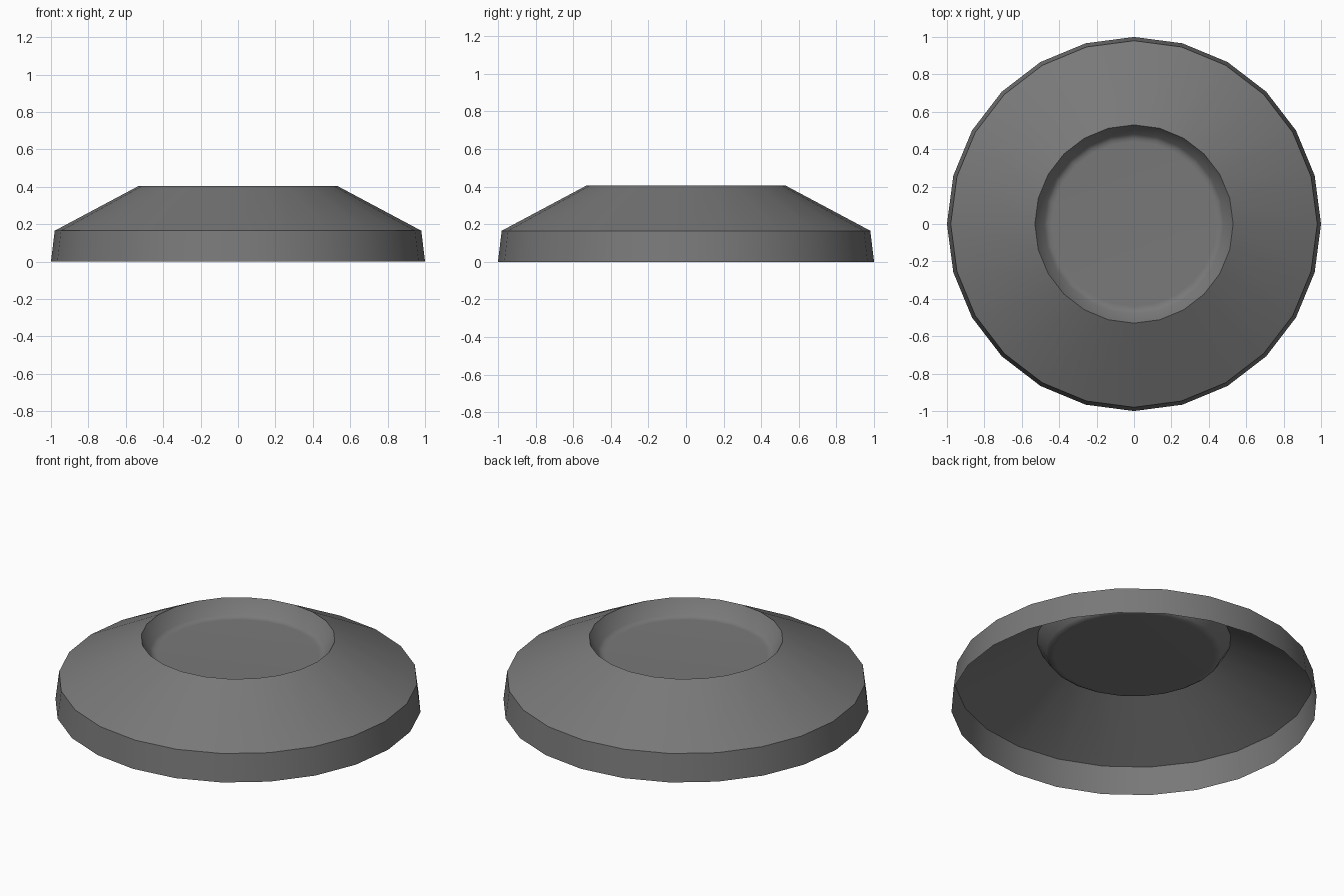
import bpy
import bmesh
from math import cos, sin, tau, radians

cube = bpy.data.objects.get("Cube")
if cube:
    bpy.data.objects.remove(cube, do_unlink=True)

SIDES = 24

# One dark grey for the whole shell
grey = bpy.data.materials.new("dark grey")
grey.use_nodes = True
colour = (0.19, 0.19, 0.19, 1)
grey.diffuse_color = colour
grey.node_tree.nodes["Principled BSDF"].inputs["Base Color"].default_value = colour


def lathe(name, profile, material):
    """Turn (radius, height) points around z and cap the last ring."""
    bm = bmesh.new()
    rings = [[bm.verts.new((r * cos(tau * i / SIDES), r * sin(tau * i / SIDES), z))
              for i in range(SIDES)] for r, z in profile]
    for low, high in zip(rings, rings[1:]):
        for i in range(SIDES):
            j = (i + 1) % SIDES
            bm.faces.new((low[i], low[j], high[j], high[i]))
    bm.faces.new(rings[-1])
    mesh = bpy.data.meshes.new(name)
    bm.to_mesh(mesh)
    bm.free()
    mesh.materials.append(material)
    obj = bpy.data.objects.new(name, mesh)
    bpy.context.collection.objects.link(obj)
    bpy.ops.object.select_all(action="DESELECT")
    obj.select_set(True)
    bpy.context.view_layer.objects.active = obj
    bpy.ops.object.shade_smooth_by_angle(angle=radians(40))
    return obj


# Open-bottomed shell: skirt, sloped shoulder, then a sunken round tray
lathe("domed_cover", [
    (1.0, 0.0), (0.98, 0.165),       # skirt
    (0.53, 0.405),                   # shoulder up to the rim
    (0.48, 0.325), (0.46, 0.313),    # tray wall and rounded corner
    (0.44, 0.312),                   # tray floor
], grey)
